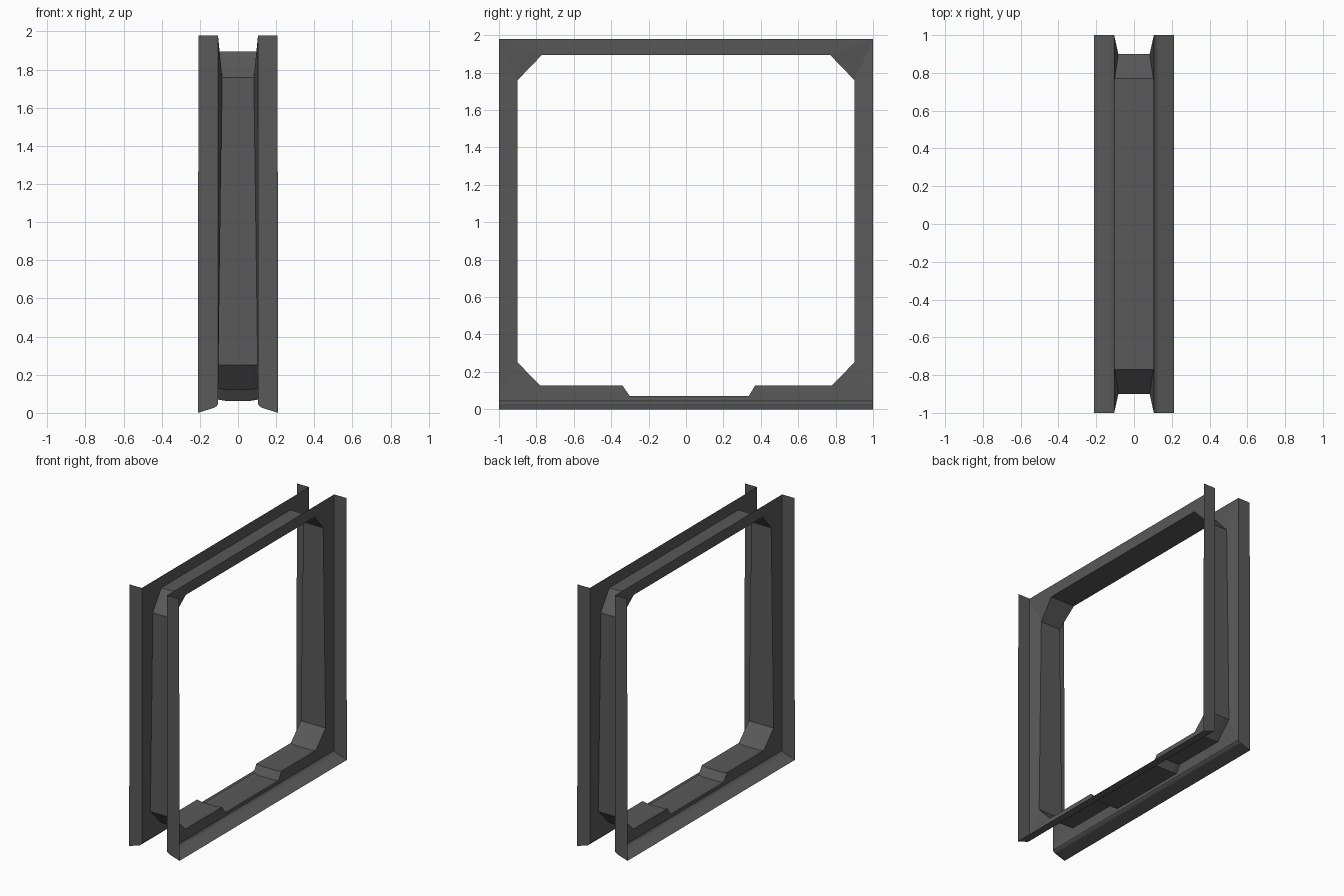
import bpy, bmesh

if "Cube" in bpy.data.objects:
    bpy.data.objects.remove(bpy.data.objects["Cube"])

steel = bpy.data.materials.new("dark_grey_metal")
steel.diffuse_color = (0.10, 0.10, 0.10, 1)
steel.use_nodes = True
steel.node_tree.nodes["Principled BSDF"].inputs["Base Color"].default_value = steel.diffuse_color

TOP, BASE, IN = 1.98, 0.045, 0.105

# opening outline: y, z, half width of lining, matching outer rim point (y, z)
OPENING = [
    (0.77, 1.895, 0.102, (1, TOP)), (0.90, 1.76, 0.083, (1, TOP)),
    (0.90, 0.25, 0.103, (1, BASE)), (0.78, 0.12, 0.105, (1, BASE)),
    (0.37, 0.12, 0.105, (0.37, BASE)), (0.335, 0.063, 0.105, (0.335, BASE)),
    (-0.30, 0.063, 0.105, (-0.30, BASE)), (-0.34, 0.12, 0.105, (-0.34, BASE)),
    (-0.78, 0.12, 0.105, (-1, BASE)), (-0.90, 0.25, 0.103, (-1, BASE)),
    (-0.90, 1.76, 0.083, (-1, TOP)), (-0.77, 1.895, 0.102, (-1, TOP)),
]


def make(name, faces):
    """Object from polygons given as coordinates, welded together."""
    bm = bmesh.new()
    for f in faces:
        pts = [p for i, p in enumerate(f) if p != f[i - 1]]
        bm.faces.new([bm.verts.new(p) for p in pts])
    bmesh.ops.remove_doubles(bm, verts=bm.verts, dist=1e-5)
    me = bpy.data.meshes.new(name)
    bm.to_mesh(me)
    bm.free()
    me.materials.append(steel)
    ob = bpy.data.objects.new(name, me)
    bpy.context.collection.objects.link(ob)
    return ob


def rim(p, side):
    """Edge point of the lining; the floor edge is raised slightly."""
    y, z, w, _ = p
    return (side * w, y, z + (0.007 if z < 0.2 else 0))


def mid(p, side):
    return (side * 0.065, p[0], p[1])


pairs = list(zip(OPENING, OPENING[1:] + OPENING[:1]))

# lining of the opening, with a shallow trough along the floor
lining = []
for a, b in pairs:
    lining.append([rim(a, -1), rim(b, -1), mid(b, -1), mid(a, -1)])
    lining.append([mid(a, -1), mid(b, -1), mid(b, 1), mid(a, 1)])
    lining.append([mid(a, 1), mid(b, 1), rim(b, 1), rim(a, 1)])
make("opening_lining", lining)

# sill cross-section from the plate outwards
SILL = [(IN, BASE), (0.112, 0.036), (0.125, 0.027), (0.211, 0.0)]

for side, label in ((-1, "left"), (1, "right")):
    # plate around the opening
    plate = []
    for a, b in pairs:
        oa, ob = [(side * IN, *p[3]) for p in (a, b)]
        f = [rim(a, side), rim(b, side), ob, oa]
        plate.append(f if side > 0 else f[::-1])
    make(label + "_plate", plate)

    # sloping sill
    sill = []
    for (x0, z0), (x1, z1) in zip(SILL, SILL[1:]):
        f = [(side * x0, -1, z0), (side * x1, -1, z1), (side * x1, 1, z1), (side * x0, 1, z0)]
        sill.append(f if side > 0 else f[::-1])
    make(label + "_sill", sill)

    # end flanges
    for y, end in ((-1, "front"), (1, "back")):
        f = [(side * x, y, z) for x, z in SILL] + [(side * 0.207, y, TOP), (side * IN, y, TOP)]
        make(f"{label}_{end}_flange", [f if side * y < 0 else f[::-1]])
